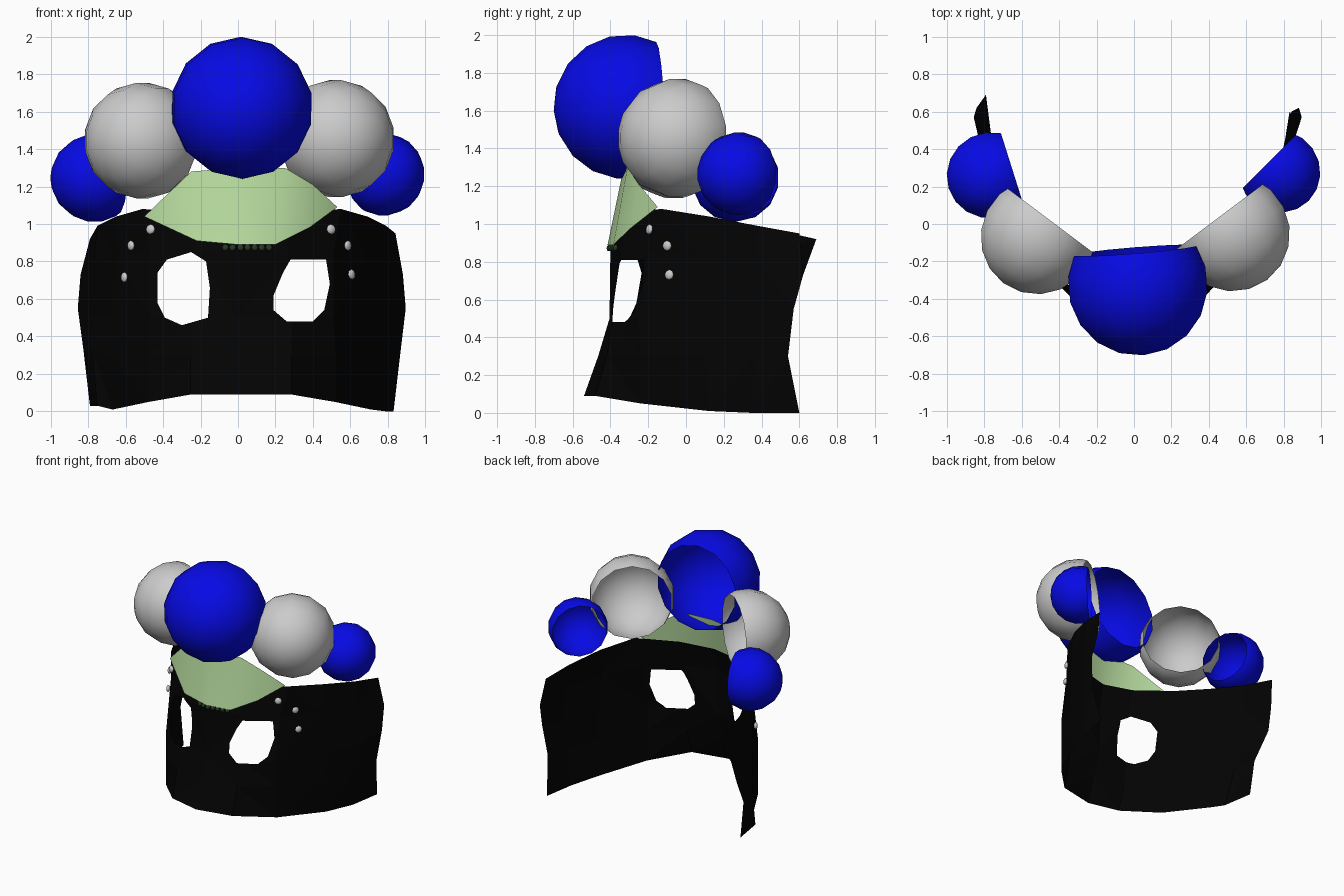
import bpy, bmesh, math
from mathutils import Vector, Matrix
from mathutils.bvhtree import BVHTree

if "Cube" in bpy.data.objects:
    bpy.data.objects.remove(bpy.data.objects["Cube"])


def material(name, rgb):
    m = bpy.data.materials.new(name)
    m.diffuse_color = (*rgb, 1)
    m.use_nodes = True
    m.node_tree.nodes["Principled BSDF"].inputs["Base Color"].default_value = m.diffuse_color
    return m


BLACK = material("black", (0.001, 0.001, 0.001))
BLUE = material("blue", (0.002, 0.003, 0.78))
GREEN = material("green", (0.48, 0.72, 0.35))
DARK = material("dark_green", (0.02, 0.04, 0.02))


def finish(bm, name, mat=None, smooth=False):
    me = bpy.data.meshes.new(name)
    for f in bm.faces:
        f.smooth = smooth
    bm.to_mesh(me)
    bm.free()
    ob = bpy.data.objects.new(name, me)
    bpy.context.collection.objects.link(ob)
    if mat:
        me.materials.append(mat)
    return ob


def loft(rows):
    """Sheet through rows of points, triangulated."""
    bm = bmesh.new()
    vs = [[bm.verts.new(p) for p in r] for r in rows]
    for a, b in zip(vs, vs[1:]):
        for i in range(len(a) - 1):
            bm.faces.new((a[i], a[i + 1], b[i + 1], b[i]))
    bmesh.ops.remove_doubles(bm, verts=bm.verts, dist=0.001)
    bmesh.ops.triangulate(bm, faces=bm.faces)
    return bm


def cut_hole(bm, pts):
    """Cut a convex clockwise outline (x, z) out of the front of a sheet."""
    n = len(pts)
    edges = [(Vector(pts[i]), Vector(pts[(i + 1) % n])) for i in range(n)]
    lo, hi = min(p[0] for p in pts), max(p[0] for p in pts)
    for a, b in edges:
        d = b - a
        faces = [f for f in bm.faces if f.calc_center_median().y < 0.1
                 and max(v.co.x for v in f.verts) > lo and min(v.co.x for v in f.verts) < hi]
        geom = set(faces)
        for f in faces:
            geom.update(f.edges)
            geom.update(f.verts)
        bmesh.ops.bisect_plane(bm, geom=list(geom), dist=1e-5,
                               plane_co=(a.x, 0, a.y), plane_no=(-d.y, 0, d.x))
    dead = []
    for f in bm.faces:
        c = f.calc_center_median()
        if c.y < 0.1 and all((b - a).cross(Vector((c.x, c.z)) - a) < 0 for a, b in edges):
            dead.append(f)
    bmesh.ops.delete(bm, geom=dead, context='FACES')


# Mask: half rows from centre to back edge, mirrored
half_rows = [
    [(0, -.54, .09), (.27, -.48, .09), (.50, -.24, .05), (.69, .12, .01), (.77, .35, 0), (.81, .60, 0)],
    [(0, -.465, .3), (.27, -.42, .3), (.50, -.24, .3), (.70, .10, .3), (.80, .36, .3), (.845, .54, .3)],
    [(0, -.405, .5), (.27, -.385, .5), (.49, -.25, .5), (.70, .11, .5), (.82, .40, .5), (.875, .57, .55)],
    [(0, -.40, .87), (.25, -.345, .85), (.49, -.19, .85), (.67, .08, .83), (.79, .38, .8), (.86, .62, .73)],
    [(0, -.36, 1.05), (.25, -.30, 1.06), (.53, -.13, 1.08), (.67, .12, 1.04), (.77, .38, .99), (.82, .60, .95)],
]
mask = loft([[(-x, y, z) for x, y, z in r[:0:-1]] + r for r in half_rows])
for v in mask.verts:
    # slight lean: the left back edge is shorter below and longer above
    if v.co.x < -.6 and v.co.y > .3:
        if v.co.z < .4:
            v.co.y -= .17 if v.co.z < .2 else .1
            v.co.z += .03
        elif v.co.z > .9 and v.co.y > .5:
            v.co += Vector((.01, .09, -.03))
    v.co.x += 0.02 * min(1, abs(v.co.x) * 3)
bvh = BVHTree.FromBMesh(mask)

# Eye openings
cut_hole(mask, [(-.43, .74), (-.38, .81), (-.25, .85), (-.17, .80), (-.15, .66),
                (-.16, .50), (-.30, .46), (-.39, .50), (-.43, .58)])
cut_hole(mask, [(.24, .74), (.28, .81), (.47, .81), (.49, .68), (.46, .54),
                (.40, .48), (.26, .48), (.19, .54), (.19, .62)])
finish(mask, "mask", BLACK)

# Green forehead panel
xs_low = [(-.50, -.16, 1.04), (-.22, -.375, .91), (0, -.415, .89), (.20, -.385, .89), (.38, -.29, .98), (.53, -.15, 1.09)]
xs_top = [(-.50, -.16, 1.04), (-.25, -.31, 1.28), (0, -.33, 1.30), (.25, -.31, 1.30), (.40, -.25, 1.21), (.53, -.15, 1.09)]
finish(loft([xs_low, xs_top]), "forehead_panel", GREEN, True)


# Open-backed balls on top
def ball(name, centre, r, back, offset, mat=None):
    bm = bmesh.new()
    bmesh.ops.create_uvsphere(bm, u_segments=14, v_segments=9, radius=r)
    bmesh.ops.rotate(bm, verts=bm.verts, matrix=Matrix.Rotation(math.radians(90), 3, 'X'))
    n = Vector(back).normalized()
    bmesh.ops.rotate(bm, verts=bm.verts, matrix=Vector((0, 1, 0)).rotation_difference(n).to_matrix())
    bmesh.ops.bisect_plane(bm, geom=bm.verts[:] + bm.edges[:] + bm.faces[:],
                           plane_co=n * offset, plane_no=n, clear_outer=True)
    bmesh.ops.translate(bm, verts=bm.verts, vec=centre)
    finish(bm, name, mat, True)


ball("centre_ball", (.02, -.32, 1.62), .382, (-.08, 1, .05), .18, BLUE)
ball("right_grey_ball", (.52, -.045, 1.455), .317, (-.6, .8, 0), .105)
ball("left_grey_ball", (-.51, -.065, 1.445), .313, (.6, .8, 0), .105)
ball("right_small_ball", (.775, .28, 1.265), .222, (-.7, .7, 0), .075, BLUE)
ball("left_small_ball", (-.765, .26, 1.245), .235, (.95, .3, 0), .12, BLUE)


# Studs and beads set on the mask surface
def stud(name, x, z, r, depth, mat=None):
    hit, no, _, _ = bvh.ray_cast(Vector((x, -2, z)), Vector((0, 1, 0)))
    if no.y > 0:
        no = -no
    bm = bmesh.new()
    bmesh.ops.create_uvsphere(bm, u_segments=8, v_segments=6, radius=r)
    bmesh.ops.scale(bm, verts=bm.verts, vec=(1, 1, depth))
    bmesh.ops.rotate(bm, verts=bm.verts, matrix=no.to_track_quat('Z', 'Y').to_matrix())
    bmesh.ops.translate(bm, verts=bm.verts, vec=hit + no * r * depth)
    finish(bm, name, mat, True)


for x, z in [(-.46, .97), (-.56, .885), (-.595, .715), (.49, .97), (.575, .885), (.595, .73)]:
    stud("stud", x, z, .028, .5)
for i in range(7):
    stud("bead", -.065 + i * .038, .872, .019, .6, DARK)
